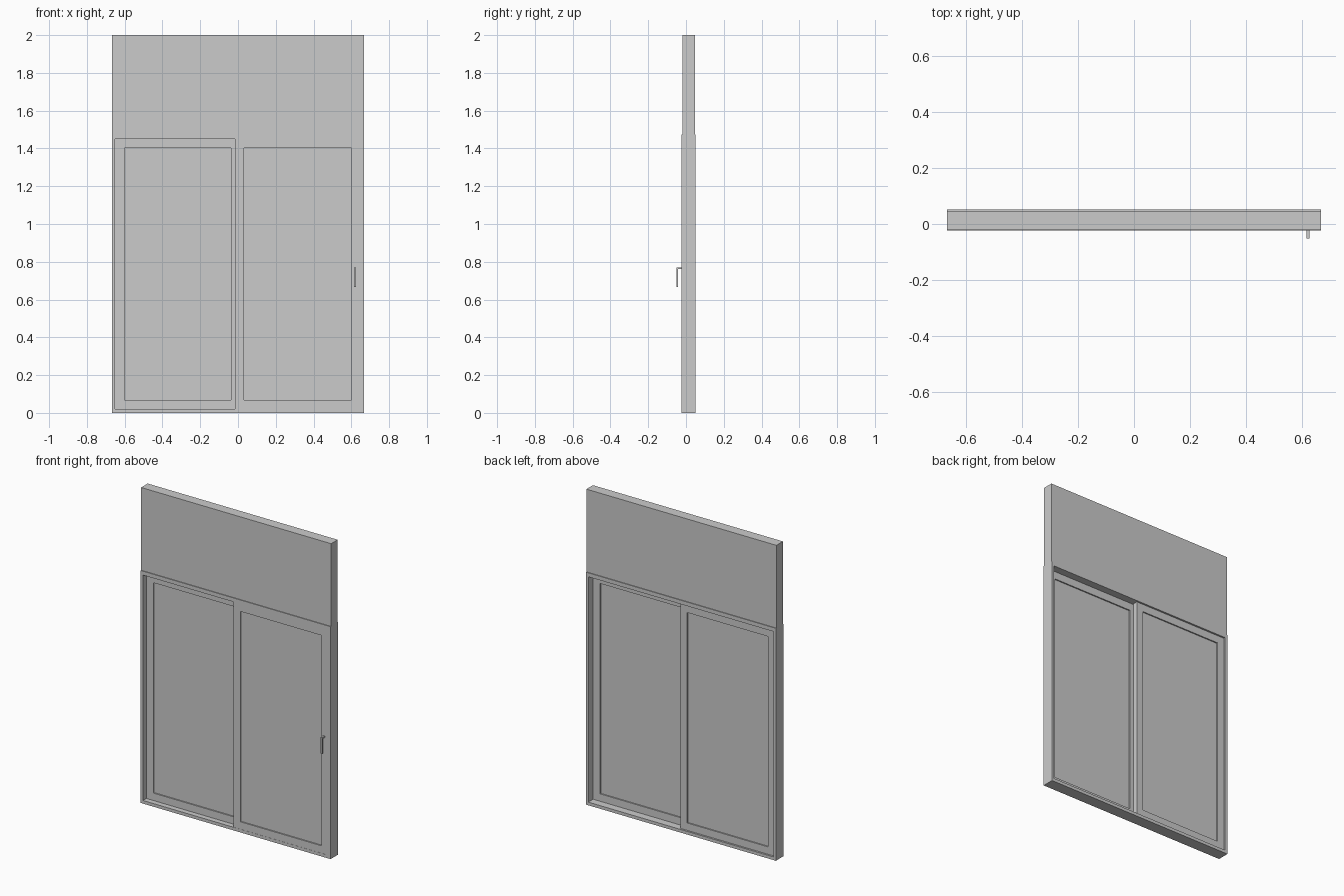
import bpy, bmesh
from mathutils import Vector

if "Cube" in bpy.data.objects:
    bpy.data.objects.remove(bpy.data.objects["Cube"])


def boxes(name, parts):
    """One object made of axis-aligned boxes given as (min, max) corners."""
    bm = bmesh.new()
    for lo, hi in parts:
        lo, hi = Vector(lo), Vector(hi)
        for v in bmesh.ops.create_cube(bm, size=1)["verts"]:
            v.co = [(a + b) / 2 + c * (b - a) for a, b, c in zip(lo, hi, v.co)]
    return finish(name, bm)


def finish(name, bm):
    bmesh.ops.recalc_face_normals(bm, faces=bm.faces)
    mesh = bpy.data.meshes.new(name)
    bm.to_mesh(mesh)
    bm.free()
    obj = bpy.data.objects.new(name, mesh)
    bpy.context.collection.objects.link(obj)
    return obj


def ring(name, outer, inner, y0, y1):
    """Rectangular frame; outer and inner are (x0, x1, z0, z1)."""
    def loop(bm, r, y):
        x0, x1, z0, z1 = r
        return [bm.verts.new((x, y, z)) for x, z in
                ((x0, z0), (x1, z0), (x1, z1), (x0, z1))]
    bm = bmesh.new()
    loops = [loop(bm, outer, y0), loop(bm, inner, y0),
             loop(bm, inner, y1), loop(bm, outer, y1)]
    for a, b in zip(loops, loops[1:] + loops[:1]):
        for i in range(4):
            j = (i + 1) % 4
            bm.faces.new((a[i], a[j], b[j], b[i]))
    return finish(name, bm)


def sash(name, x0, x1, y0, y1):
    """Sliding sash: frame plus recessed glass pane."""
    gx0, gx1, gz0, gz1 = x0 + 0.048, x1 - 0.048, 0.067, 1.402
    ring(name + "_frame", (x0, x1, 0.02, 1.45), (gx0, gx1, gz0, gz1), y0, y1)
    boxes(name + "_glass", [((gx0, y0 + 0.008, gz0), (gx1, y1 - 0.008, gz1))])


W, FRONT, BACK = 0.667, -0.024, 0.0515

# Shutter box above the window
boxes("shutter_box", [((-W, FRONT + 0.005, 1.475), (W, BACK - 0.005, 2.0))])

# Fixed outer frame
ring("outer_frame", (-W, W, 0, 1.475), (-0.65, 0.65, 0.02, 1.45), FRONT, BACK)

# Front sash on the right, rear sash on the left
sash("front_sash", -0.015, 0.65, FRONT + 0.001, 0.003)
sash("rear_sash", -0.65, 0.012, 0.010, 0.040)

# L-shaped pull handle on the front sash: one bent profile extruded in x
profile = [(-0.022, 0.77), (-0.0515, 0.77), (-0.0515, 0.667),
           (-0.042, 0.667), (-0.042, 0.761), (-0.022, 0.761)]
bm = bmesh.new()
face = bm.faces.new([bm.verts.new((0.615, y, z)) for y, z in profile])
ext = bmesh.ops.extrude_face_region(bm, geom=[face], use_keep_orig=True)
for g in ext["geom"]:
    if isinstance(g, bmesh.types.BMVert):
        g.co.x += 0.011
finish("handle", bm)
